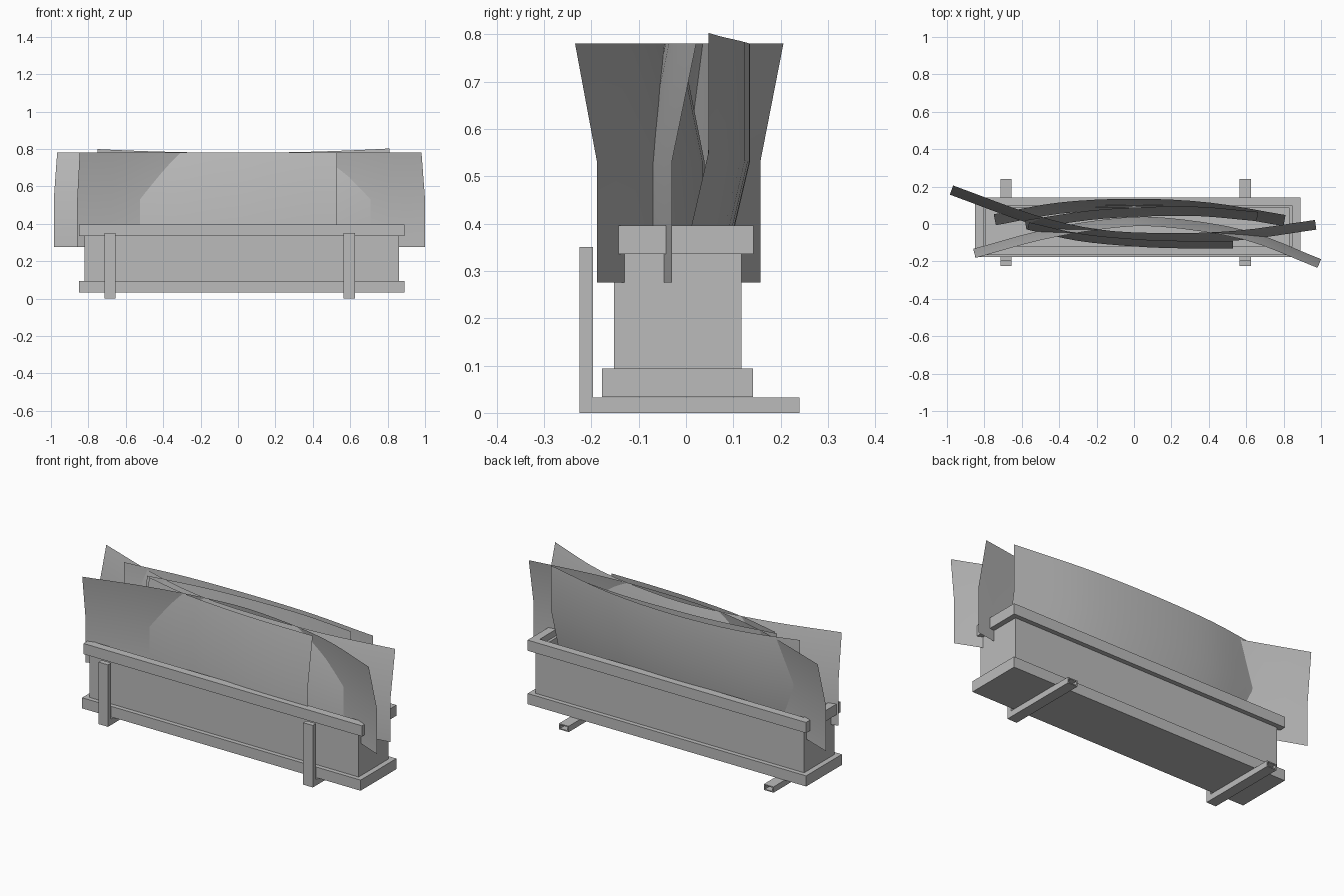
import bpy, bmesh
from mathutils import Vector

cube = bpy.data.objects.get("Cube")
if cube:
    bpy.data.objects.remove(cube, do_unlink=True)

grey = bpy.data.materials.new("plain_grey")
grey.use_nodes = True
colour = (0.5, 0.5, 0.5, 1)
grey.diffuse_color = colour
grey.node_tree.nodes["Principled BSDF"].inputs["Base Color"].default_value = colour


def finish(name, bm):
    mesh = bpy.data.meshes.new(name)
    bm.to_mesh(mesh)
    bm.free()
    mesh.materials.append(grey)
    obj = bpy.data.objects.new(name, mesh)
    bpy.context.collection.objects.link(obj)
    return obj


def box(name, low, high, hollow=None, wall=0.0, depth=None):
    """Block between two corners; faces along 'hollow' are recessed by depth."""
    bm = bmesh.new()
    bmesh.ops.create_cube(bm, size=1)
    low, high = Vector(low), Vector(high)
    for v in bm.verts:
        v.co = Vector([(a + b) / 2 + c * (b - a) for a, b, c in zip(low, high, v.co)])
    if hollow:
        direction = Vector(hollow)
        bm.normal_update()
        face = max(bm.faces, key=lambda f: f.normal.dot(direction))
        bmesh.ops.inset_region(bm, faces=[face], thickness=wall, use_even_offset=True)
        new = bmesh.ops.extrude_discrete_faces(bm, faces=[face])["faces"]
        for v in new[0].verts:
            v.co -= direction * depth
    return finish(name, bm)


def rim(name, outer_low, outer_high, width):
    """Rectangular open frame."""
    bm = bmesh.new()
    (x0, y0, z0), (x1, y1, z1) = outer_low, outer_high
    w = width
    rings = []
    for inset, z in ((0, z0), (0, z1), (w, z1), (w, z0)):
        rings.append([bm.verts.new(p) for p in (
            (x0 + inset, y0 + inset, z), (x1 - inset, y0 + inset, z),
            (x1 - inset, y1 - inset, z), (x0 + inset, y1 - inset, z))])
    for r in range(4):
        a, b = rings[r], rings[(r + 1) % 4]
        for i in range(4):
            j = (i + 1) % 4
            bm.faces.new((a[i], a[j], b[j], b[i]))
    bmesh.ops.recalc_face_normals(bm, faces=bm.faces[:])
    return finish(name, bm)


def smooth_path(points, steps=4):
    """Curve passing through all the given plan points."""
    p = [Vector(q) for q in points]
    p = [2 * p[0] - p[1]] + p + [2 * p[-1] - p[-2]]
    path = []
    for a, b, c, d in zip(p, p[1:], p[2:], p[3:]):
        for k in range(steps):
            t = k / steps
            path.append(0.5 * (2 * b + (c - a) * t + (2 * a - 5 * b + 4 * c - d) * t ** 2
                               + (3 * b - a - 3 * c + d) * t ** 3))
    return path + [p[-2]]


def sheet(name, points, leans, lift=0.0):
    """Thin standing strip; leans shift its lower, middle and upper edges sideways."""
    bm = bmesh.new()
    path = smooth_path(points)
    rows = []
    for z, lean in zip((0.275, 0.53, 0.78), leans):
        row = []
        for i, p in enumerate(path):
            tangent = (path[min(i + 1, len(path) - 1)] - path[max(i - 1, 0)]).normalized()
            side = Vector((-tangent.y, tangent.x))
            q = p + side * lean
            row.append(bm.verts.new((q.x, q.y, z + lift * (p.x / 0.8) ** 2)))
        rows.append(row)
    for a, b in zip(rows, rows[1:]):
        for i in range(len(path) - 1):
            bm.faces.new((a[i], a[i + 1], b[i + 1], b[i]))
    obj = finish(name, bm)
    bpy.ops.object.select_all(action="DESELECT")
    bpy.context.view_layer.objects.active = obj
    obj.select_set(True)
    bpy.ops.object.shade_smooth_by_angle(angle=0.6)


# Trough: skirting, open body and top frame
box("base_plinth", (-0.85, -0.177, 0.034), (0.89, 0.142, 0.094))
box("trough_body", (-0.82, -0.152, 0.094), (0.86, 0.117, 0.36), (0, 0, 1), 0.03, 0.25)
rim("top_rim", (-0.85, -0.165, 0.336), (0.89, 0.143, 0.396), 0.045)

# Two L-shaped brackets with hollow feet
for label, x in (("left", 0.595), ("right", -0.685)):
    box(label + "_bracket_post", (x - 0.03, -0.225, 0), (x + 0.03, -0.196, 0.35))
    box(label + "_bracket_foot", (x - 0.03, -0.196, 0), (x + 0.03, 0.24, 0.033),
        (0, 1, 0), 0.006, 0.4)

# Crossing curved sheets standing in the trough
sheet("long_sheet_bowed_forward",
      [(-0.985, 0.157), (-0.55, 0.0), (-0.2, -0.08), (0.15, -0.1), (0.55, -0.088), (0.975, -0.03)],
      (0, 0, 0.052))
sheet("long_sheet_bowed_back",
      [(-0.86, -0.133), (-0.5, -0.035), (-0.15, 0.025), (0.15, 0.035), (0.6, -0.035), (1.0, -0.188)],
      (0, 0, -0.05))
sheet("front_sheet",
      [(-0.57, -0.03), (-0.3, -0.09), (0, -0.12), (0.25, -0.13), (0.53, -0.13)],
      (0, 0, 0.04))
sheet("back_sheet",
      [(-0.75, 0.052), (-0.4, 0.115), (0, 0.135), (0.4, 0.115), (0.81, 0.048)],
      (-0.06, 0, 0), 0.022)
sheet("inner_sheet",
      [(-0.58, 0.0), (-0.25, 0.05), (0.05, 0.07), (0.35, 0.072), (0.66, 0.045)],
      (-0.03, 0, 0.02))
